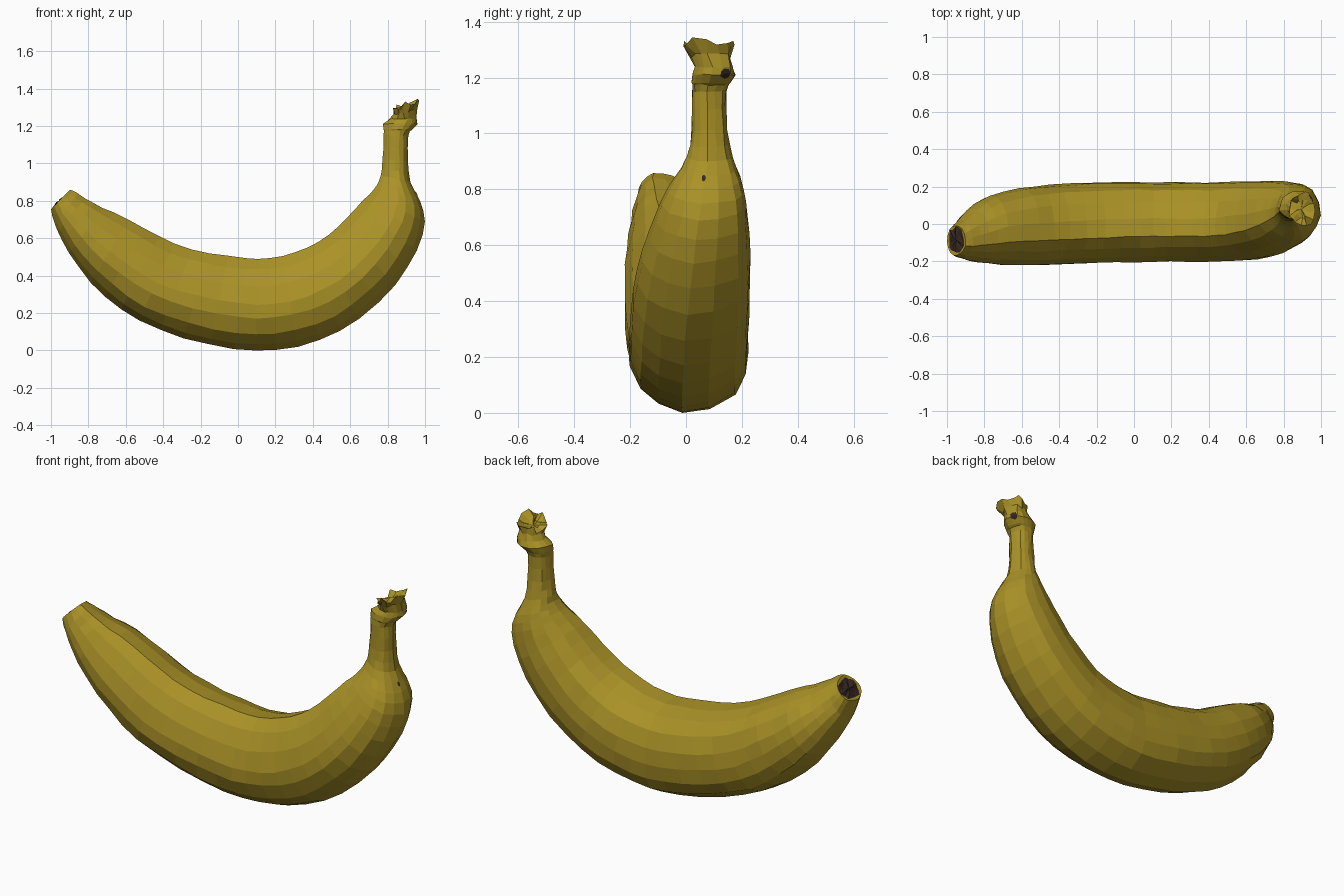
import bpy, bmesh, math, random
from mathutils import Vector
from mathutils.bvhtree import BVHTree

if "Cube" in bpy.data.objects:
    bpy.data.objects.remove(bpy.data.objects["Cube"])

random.seed(4)


def material(name, rgb):
    m = bpy.data.materials.new(name)
    m.diffuse_color = (*rgb, 1)
    m.use_nodes = True
    m.node_tree.nodes["Principled BSDF"].inputs["Base Color"].default_value = m.diffuse_color
    return m


YELLOW = material("ripe yellow", (0.40, 0.285, 0.02))
BROWN = material("dark brown", (0.035, 0.02, 0.016))

# Rounded five-ridged cross-section: (sideways -1..1, outer edge 0 .. inner edge 1)
SECTION = [(-.1, 0), (.35, .035), (.78, .14), (.95, .28), (1, .45), (.97, .62),
           (.8, .8), (.5, .92), (.1, .985), (-.35, 1), (-.62, .88), (-.85, .7),
           (-.98, .5), (-.97, .35), (-.8, .18), (-.5, .07)]

# Stations: outer x, z, inner x, z, lowest y, highest y
STATIONS = [
    (-1.0, .755, -.90, .858, -.17, -.01), (-.975, .67, -.86, .84, -.185, .02),
    (-.94, .59, -.77, .785, -.20, .08), (-.85, .44, -.67, .74, -.215, .15),
    (-.71, .29, -.50, .65, -.225, .19), (-.53, .16, -.34, .57, -.222, .21),
    (-.29, .065, -.15, .52, -.215, .22), (-.02, .006, .04, .495, -.208, .225),
    (.20, .003, .17, .495, -.205, .222), (.44, .055, .31, .525, -.205, .222),
    (.65, .17, .43, .58, -.20, .226), (.84, .35, .54, .665, -.18, .23),
    (.955, .535, .64, .77, -.135, .225), (.998, .69, .70, .835, -.09, .215),
    (.975, .80, .74, .88, -.045, .195), (.92, .90, .762, .935, 0, .165),
    (.908, 1.01, .775, 1.02, .018, .147), (.908, 1.15, .78, 1.15, .02, .145),
    (.93, 1.18, .778, 1.185, .018, .160)]

# Broken stem end: same station layout, pinched then flaring
CROWN = [
    STATIONS[-1], (.96, 1.21, .778, 1.212, .02, .177),
    (.955, 1.24, .815, 1.235, .035, .168), (.952, 1.285, .83, 1.262, .02, .16),
    (.972, 1.335, .825, 1.285, -.012, .165), (.93, 1.315, .86, 1.285, .03, .13)]


def ring(st, jitter):
    ox, oz, ix, iz, y0, y1 = st
    pts = []
    for v, u in SECTION:
        p = Vector((ox + (ix - ox) * u, (y0 + y1) / 2 + (y1 - y0) / 2 * v,
                    oz + (iz - oz) * u))
        pts.append(p + Vector([random.uniform(-jitter, jitter) for _ in range(3)]))
    return pts


def refine(rows):
    """Insert a smooth in-between station in every gap."""
    out = []
    for i in range(len(rows) - 1):
        a, b, c, d = (rows[max(i - 1, 0)], rows[i], rows[i + 1],
                      rows[min(i + 2, len(rows) - 1)])
        out.append(b)
        out.append(tuple((9 * (q + r) - p - s) / 16 for p, q, r, s in zip(a, b, c, d)))
    return out + [rows[-1]]


def loft(bm, rings):
    loops = [[bm.verts.new(p) for p in r] for r in rings]
    n = len(SECTION)
    for a, b in zip(loops, loops[1:]):
        for k in range(n):
            bm.faces.new((a[k], a[(k + 1) % n], b[(k + 1) % n], b[k]))
    return loops


def fan(bm, loop, centre):
    c = bm.verts.new(centre)
    return [bm.faces.new((loop[k], loop[(k + 1) % len(loop)], c)) for k in range(len(loop))]


def finish(bm, name, *mats):
    bmesh.ops.recalc_face_normals(bm, faces=bm.faces)
    me = bpy.data.meshes.new(name)
    bm.to_mesh(me)
    bm.free()
    for m in mats:
        me.materials.append(m)
    ob = bpy.data.objects.new(name, me)
    bpy.context.collection.objects.link(ob)
    return ob


# Fruit and stem, with a brown blossom end inside a yellow rim
rows = refine(STATIONS)
rings = [ring(s, 0 if i in (0, len(rows) - 1) else .003) for i, s in enumerate(rows)]
for r in rings:
    for p in r:
        p.z = max(p.z, 0)
bm = bmesh.new()
end = rings[0]
mid = sum(end, Vector()) / len(end)
outward = Vector((-.72, 0, .69))
inner = [mid + (p - mid) * random.uniform(.72, .95) + outward * random.uniform(-.008, .004)
         for p in end]
core = [mid + (p - mid) * .45 + outward * random.uniform(-.012, .012) for p in end]
loops = loft(bm, [core, inner] + rings)
fan(bm, loops[0], mid - outward * .005)
fan(bm, loops[-1], sum(rings[-1], Vector()) / len(SECTION))
tip = set(loops[0]) | set(loops[1])
for f in bm.faces:
    if any(v in loops[0] for v in f.verts):
        f.material_index = 1
body_tree = BVHTree.FromBMesh(bm)
finish(bm, "banana_body", YELLOW, BROWN)

# Torn crown at the stem end
rings = [ring(s, j) for s, j in zip(CROWN, (0, .004, .006, .009, .012, .012))]
for k, p in enumerate(rings[4]):
    p.z += .014 if k % 3 == 0 else -.006
bm = bmesh.new()
loops = loft(bm, rings)
fan(bm, loops[-1], (.895, .08, 1.29))
crown_tree = BVHTree.FromBMesh(bm)
finish(bm, "stem_crown", YELLOW)


# Small dark blemishes, laid on the surface seen from the right
def blemish(name, tree, y, z, ry, rz):
    bm = bmesh.new()
    pts = []
    for k in range(7):
        a = math.tau * k / 7
        s = random.uniform(.75, 1.1)
        yy, zz = y + ry * s * math.cos(a), z + rz * s * math.sin(a)
        hit = tree.ray_cast(Vector((2, yy, zz)), Vector((-1, 0, 0)))[0]
        if hit:
            pts.append(hit + Vector((.003, 0, 0)))
    hit = tree.ray_cast(Vector((2, y, z)), Vector((-1, 0, 0)))[0]
    if hit and len(pts) > 2:
        fan(bm, [bm.verts.new(p) for p in pts], hit + Vector((.005, 0, 0)))
    finish(bm, name, BROWN)


blemish("crown_blemish", crown_tree, .142, 1.215, .02, .02)
blemish("shoulder_blemish", body_tree, .063, .84, .008, .012)
